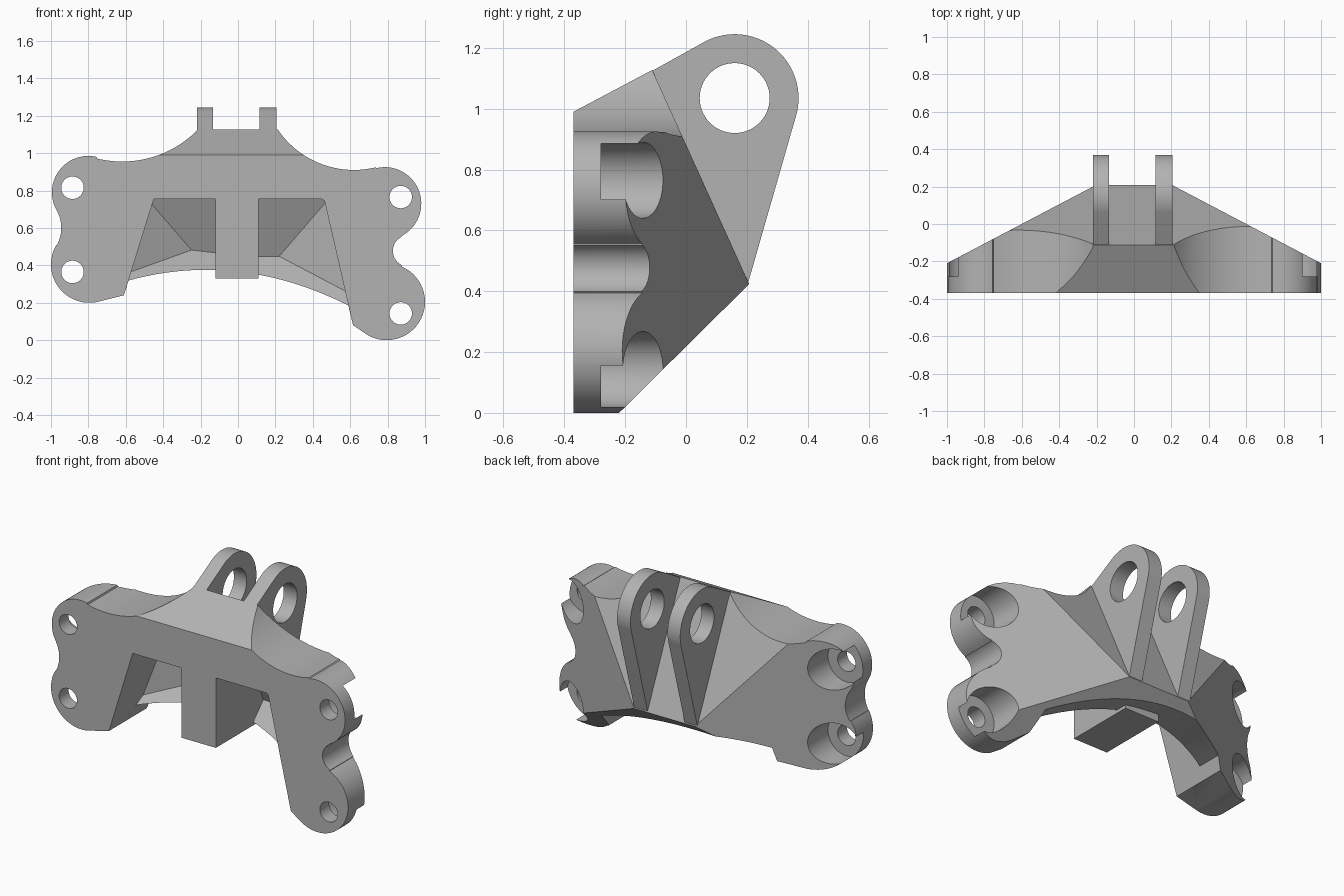
import bpy, bmesh
from math import cos, sin, radians

cube = bpy.data.objects.get("Cube")
if cube:
    bpy.data.objects.remove(cube, do_unlink=True)

grey = bpy.data.materials.new("plain grey")
grey.use_nodes = True
grey.diffuse_color = (0.45, 0.45, 0.45, 1)
grey.node_tree.nodes["Principled BSDF"].inputs["Base Color"].default_value = grey.diffuse_color


def finish(name, bm):
    bmesh.ops.recalc_face_normals(bm, faces=bm.faces)
    mesh = bpy.data.meshes.new(name)
    bm.to_mesh(mesh)
    bm.free()
    mesh.materials.append(grey)
    obj = bpy.data.objects.new(name, mesh)
    bpy.context.collection.objects.link(obj)
    return obj


def arc(cx, cy, r, start, end, steps=28):
    angles = [radians(start + (end - start) * i / steps) for i in range(steps + 1)]
    return [(cx + r * cos(a), cy + r * sin(a)) for a in angles]


def prism(name, pts, axis, lo, hi):
    """Extrude a 2D outline along x (yz outline) or y (xz outline)."""
    bm = bmesh.new()
    place = (lambda p: (lo, p[0], p[1])) if axis == "x" else (lambda p: (p[0], lo, p[1]))
    face = bm.faces.new([bm.verts.new(place(p)) for p in pts])
    new = bmesh.ops.extrude_face_region(bm, geom=[face])["geom"]
    move = (hi - lo, 0, 0) if axis == "x" else (0, hi - lo, 0)
    bmesh.ops.translate(bm, vec=move, verts=[v for v in new if isinstance(v, bmesh.types.BMVert)])
    return finish(name, bm)


def convex(name, lo, hi, planes):
    """A box trimmed by planes, each a point and an outward normal."""
    bm = bmesh.new()
    bmesh.ops.create_cube(bm, size=1)
    for v in bm.verts:
        v.co = [lo[i] if v.co[i] < 0 else hi[i] for i in range(3)]
    for point, normal in planes:
        bmesh.ops.bisect_plane(bm, geom=bm.verts[:] + bm.edges[:] + bm.faces[:],
                               plane_co=point, plane_no=normal, clear_outer=True)
        rim = [e for e in bm.edges if e.is_boundary]
        if rim:
            bmesh.ops.holes_fill(bm, edges=rim, sides=0)
    return finish(name, bm)


def combine(obj, other, operation):
    mod = obj.modifiers.new(operation, "BOOLEAN")
    mod.operation, mod.object, mod.solver = operation, other, "EXACT"
    bpy.ops.object.select_all(action="DESELECT")
    obj.select_set(True)
    bpy.context.view_layer.objects.active = obj
    bpy.ops.object.modifier_apply(modifier=mod.name)
    bpy.data.objects.remove(other, do_unlink=True)


# Front outline of the body, anticlockwise from the top
arch = [(-0.585 + 1.175 * i / 24) for i in range(25)]
outline = [(0.205, 1.25), (-0.22, 1.25)]
outline += arc(-0.62, 1.522, 0.567, 314.8, 256.5)
outline += arc(-0.80, 0.79, 0.195, 77, 209)
outline += arc(-1.135, 0.60, 0.19, 29, -29, 14)
outline += arc(-0.795, 0.405, 0.205, 150, 285)
outline += [(-0.61, 0.24)]
outline += [(x, 0.376 - 0.33 * (x + 0.17) ** 2) for x in arch]
outline += [(0.615, 0.08)]
outline += arc(0.795, 0.205, 0.205, 240, 427)
outline += arc(0.912, 0.477, 0.084, 247, 116, 18)
outline += arc(0.785, 0.73, 0.195, -63, 103)
outline += arc(0.62, 1.402, 0.492, 283.5, 212.5)
body = prism("bracket_body", outline, "y", -0.37, 0.6)

# Sloping top, back, wing and underside faces
BACK, TOP, UNDER = (0, 1, 0.453), (0, -0.53, 1), (0, 1, -1.01)
WINGS = [(s * 0.525, 1, 0) for s in (-1, 1)]
block = convex("trim_block", (-1.2, -0.6, -0.2), (1.2, 0.7, 1.4),
               [((0, -0.11, 1.125), BACK), ((0, -0.37, 0.99), TOP), ((0, -0.22, 0), UNDER)]
               + [((s * 0.21, 0.205, 0), n) for s, n in zip((-1, 1), WINGS)])
combine(body, block, "INTERSECT")

# Hollow windows either side of the post
WALL = 0.1
windows = [
    (-1, -0.12, ((-0.61, 0, 0.24), (-0.515, 0, 0.16)), ((0, 0, 0.369), (-0.165, 1, -1))),
    (1, 0.11, ((0.615, 0, 0.08), (0.675, 0, 0.155)), ((0, 0, 0.22 + 1.414 * WALL), (0, 1, -1))),
]
for (s, post_x, side, floor), wing in zip(windows, WINGS):
    lo_x, hi_x = sorted((post_x, s * 1.0))
    corner = ((s * 0.447, 0, 0.755), (s * 0.55, 0, 0.83))
    cavity = convex("window_cutter", (lo_x, -0.6, -0.3), (hi_x, 0.6, 0.755), [
        side, floor, corner,
        ((0, -0.11 - 1.098 * WALL, 1.125), BACK),
        ((s * 0.21, 0.205 - 1.129 * WALL, 0), wing)])
    combine(body, cavity, "DIFFERENCE")

# Centre post hanging in the opening
post = convex("post", (-0.12, -0.37, 0.33), (0.11, 0.06, 0.6), [])
combine(body, post, "UNION")

# Bolt holes with counterbores from the back
for x, z in ((-0.885, 0.815), (-0.885, 0.365), (0.87, 0.765), (0.87, 0.143)):
    for radius, start in ((0.06, -0.5), (0.125, -0.28)):
        ring = arc(x, z, radius, 0, 360, 48)[:-1]
        combine(body, prism("bolt_cutter", ring, "y", start, 0.6), "DIFFERENCE")

# Pair of lugs with pin holes
parts = [body]
lug_outline = [(-0.11, 1.125), (0.1, 0.6), (0.205, 0.43)] + arc(0.16, 1.035, 0.21, -15.7, 117.9, 40)
for name, lo, hi in (("right_lug", -0.22, -0.135), ("left_lug", 0.115, 0.205)):
    lug = prism(name, lug_outline, "x", lo, hi)
    pin = prism("pin_cutter", arc(0.16, 1.035, 0.115, 0, 360, 56)[:-1], "x", lo - 0.1, hi + 0.1)
    combine(lug, pin, "DIFFERENCE")
    parts.append(lug)

# Smooth the curved walls, keep the edges sharp
bpy.ops.object.select_all(action="DESELECT")
for obj in parts:
    obj.select_set(True)
bpy.context.view_layer.objects.active = body
bpy.ops.object.shade_smooth_by_angle(angle=radians(20))
